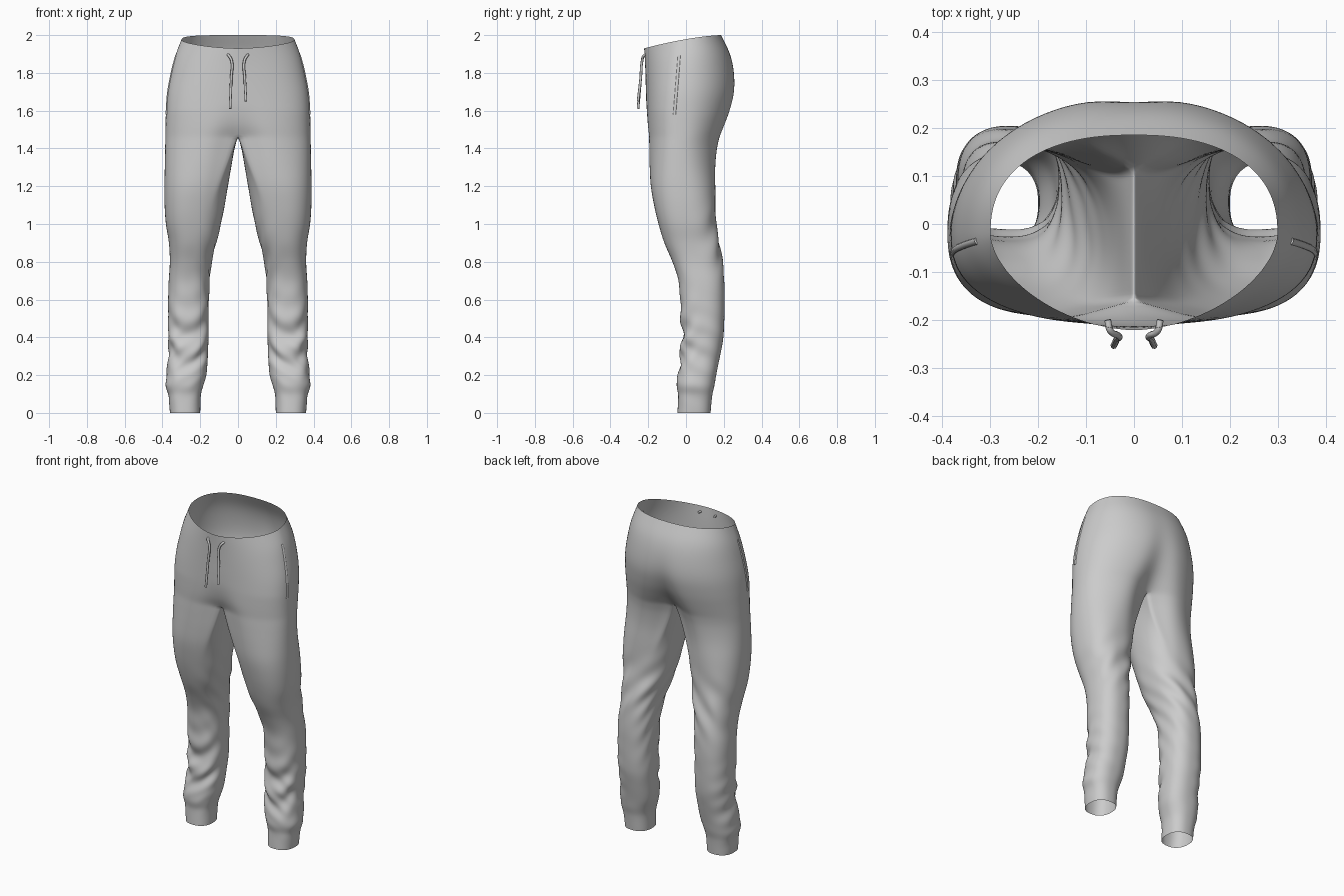
import bpy, bmesh
from math import sin, cos, pi, exp, radians

cube = bpy.data.objects.get("Cube")
if cube:
    bpy.data.objects.remove(cube)

# One grey cloth colour
cloth = bpy.data.materials.new("grey cloth")
cloth.use_nodes = True
grey = (0.6, 0.6, 0.6, 1)
cloth.diffuse_color = grey
cloth.node_tree.nodes["Principled BSDF"].inputs["Base Color"].default_value = grey

OUT, INN = 32, 16          # segments around the outside and inside of a leg
N = OUT + INN
FORK = 1.465               # height where the legs part

# height, half width, front y, back y, front cleft, back cleft
TORSO = [
    (2.0, .30, -.222, .186, 0, 0),
    (1.9, .335, -.217, .235, 0, .002),
    (1.8, .358, -.214, .259, 0, .006),
    (1.7, .375, -.212, .264, 0, .016),
    (1.6, .382, -.211, .246, .005, .035),
    (1.52, .384, -.21, .222, .022, .062),
    (FORK, .385, -.208, .204, .045, .085),
]
# height, inner x, outer x, front y, back y
LEG = [
    (FORK, 0, .385, -.208, .204),
    (1.4, .018, .386, -.206, .187),
    (1.3, .036, .388, -.2, .17),
    (1.2, .053, .39, -.19, .162),
    (1.1, .07, .389, -.17, .157),
    (1.0, .09, .382, -.146, .159),
    (.9, .115, .366, -.115, .177),
    (.8, .14, .361, -.072, .193),
    (.7, .15, .367, -.04, .203),
    (.6, .155, .37, -.032, .205),
    (.4, .156, .37, -.022, .198),
    (.3, .16, .368, -.03, .18),
    (.2, .167, .38, -.042, .16),
    (.14, .185, .382, -.05, .15),
    (.1, .196, .37, -.042, .14),
    (0, .2, .36, -.045, .13),
]


def sample(table, z):
    """Smooth interpolation of a table ordered from top to bottom."""
    last = len(table) - 1
    i = 0
    while i < last - 1 and z < table[i + 1][0]:
        i += 1
    p, q = table[i], table[i + 1]
    before, after = table[max(i - 1, 0)], table[min(i + 2, last)]
    h = q[0] - p[0]
    t = (z - p[0]) / h
    row = []
    for k in range(1, len(p)):
        m0 = (q[k] - before[k]) / (q[0] - before[0]) * h
        m1 = (after[k] - p[k]) / (after[0] - p[0]) * h
        row.append((2*t**3 - 3*t*t + 1) * p[k] + (t**3 - 2*t*t + t) * m0
                   + (3*t*t - 2*t**3) * q[k] + (t**3 - t*t) * m1)
    return row


def power(v, e):
    return abs(v) ** e * (1 if v >= 0 else -1)


def bump(v, centre, width):
    return exp(-((v - centre) / width) ** 2)


def torso_arc(z):
    """Half ring from front centre, round the side, to back centre."""
    hw, yf, yb, cf, cb = sample(TORSO, z)
    rise = max(0, (z - 1.6) / .4)
    cleft = .06 + .04 * min(1, (2 - z) / (2 - FORK)) ** 3
    yc = -.02
    pts = []
    for j in range(OUT + 1):
        a = -pi / 2 + pi * j / OUT
        if a < 0:          # pointed front at the waist, fuller at the hips
            e, reach = 2 / (2.5 - .75 * rise), yc - yf
        else:              # rounded seat, flatter at the waistband
            e, reach = 2 / (2.1 + .25 * rise ** 3), yb - yc
        x = 0 if j in (0, OUT) else hw * power(cos(a), e)
        y = yc + power(sin(a), e) * reach
        y += (cf if a < 0 else -cb) * bump(x, 0, cleft)
        drop = .07 * max(0, (.186 - y) / .408) ** 1.5
        pts.append((x, y, z - drop * rise))
    return pts


# Fork ring: the lowest torso arc closed by the crotch seam
fork = torso_arc(FORK)
y_front, y_back = fork[0][1], fork[-1][1]
for k in range(1, INN):
    t = k / INN
    fork.append((0, y_back + (y_front - y_back) * t, FORK - .008 * sin(pi * t)))
FORK_WIDTH, FORK_FRONT, FORK_BACK = TORSO[-1][1:4]


def folds(a, z):
    """Cloth folds, measured outward from the leg."""
    front, back, u = max(0, -sin(a)), max(0, sin(a)), cos(a)
    d = .012 * front * bump(z, .38, .17) * sin(2 * pi * (z - .11 * u * u) / .16 + 1)
    d += .005 * front * bump(z, .3, .12) * sin(2 * pi * (z + .09 * u) / .09)
    d += .007 * back * bump(z, .9, .14) * sin(2 * pi * (z + .18 * u) / .19)
    d += .004 * max(0, u) * bump(z, .3, .2) * sin(2 * pi * (z + .05 * sin(a)) / .11)
    d += .004 * max(0, -u) * bump(z, .75, .25) * sin(2 * pi * (z + .2 * sin(a)) / .15)
    return d


def leg_ring(z):
    xi, xo, yf, yb = sample(LEG, z)
    cx, cy, rx, ry = (xi + xo) / 2, (yf + yb) / 2, (xo - xi) / 2, (yb - yf) / 2
    t = min(1, (FORK - z) / .42)
    blend = t * t * (3 - 2 * t)
    pts = []
    for j in range(N):
        a = radians(-120) + 2 * pi * j / N
        d = folds(a, z)
        ex = cx + rx * power(cos(a), .84) + d * cos(a)
        ey = cy + ry * power(sin(a), .84) + d * sin(a)
        fx = xi + fork[j][0] / FORK_WIDTH * (xo - xi)
        fy = yf + (fork[j][1] - FORK_FRONT) / (FORK_BACK - FORK_FRONT) * (yb - yf)
        pts.append((fx + (ex - fx) * blend, fy + (ey - fy) * blend, z))
    return pts


# Trousers: one half, mirrored
bm = bmesh.new()


def add_ring(pts):
    return [bm.verts.new(p) for p in pts]


def bridge(upper, lower, count):
    for j in range(count):
        k = (j + 1) % len(upper)
        bm.faces.new((upper[j], lower[j], lower[k], upper[k]))


fork_ring = add_ring(fork)
steps = 20
ring = None
for i in range(steps):
    new = add_ring(torso_arc(2 - (2 - FORK) * i / steps))
    if ring:
        bridge(ring, new, OUT)
    ring = new
bridge(ring, fork_ring[:OUT + 1], OUT)

ring = fork_ring
steps = 72
for i in range(1, steps + 1):
    new = add_ring(leg_ring(FORK * (1 - i / steps)))
    bridge(ring, new, N)
    ring = new

mesh = bpy.data.meshes.new("trousers")
bm.to_mesh(mesh)
bm.free()
mesh.shade_smooth()
mesh.materials.append(cloth)
trousers = bpy.data.objects.new("trousers", mesh)
bpy.context.collection.objects.link(trousers)
mirror = trousers.modifiers.new("mirror", 'MIRROR')
mirror.merge_threshold = .0005
smooth = trousers.modifiers.new("smooth", 'SUBSURF')
smooth.levels = smooth.render_levels = 1


def cord(name, points, radius):
    curve = bpy.data.curves.new(name, 'CURVE')
    curve.dimensions = '3D'
    curve.bevel_depth = radius
    curve.bevel_resolution = 2
    curve.resolution_u = 6
    curve.use_fill_caps = True
    spline = curve.splines.new('BEZIER')
    spline.bezier_points.add(len(points) - 1)
    for bp, p in zip(spline.bezier_points, points):
        bp.co = p
        bp.handle_left_type = bp.handle_right_type = 'AUTO'
    curve.materials.append(cloth)
    bpy.context.collection.objects.link(bpy.data.objects.new(name, curve))


# Drawstrings and side pocket welts
for side, label, end in ((1, "left", 1.65), (-1, "right", 1.61)):
    cord(label + "_drawstring", [
        (side * .055, -.2, 1.895), (side * .05, -.222, 1.893),
        (side * .034, -.232, 1.865), (side * .036, -.24, 1.77),
        (side * .042, -.254, end)], .007)
    welt = []
    for i in range(6):
        z = 1.89 - .062 * i
        half = sample(TORSO, z + .026 * (z - 1.6) / .4)[0]
        welt.append((side * (half - .008), -.035 - .005 * i, z))
    cord(label + "_pocket_welt", welt, .009)
